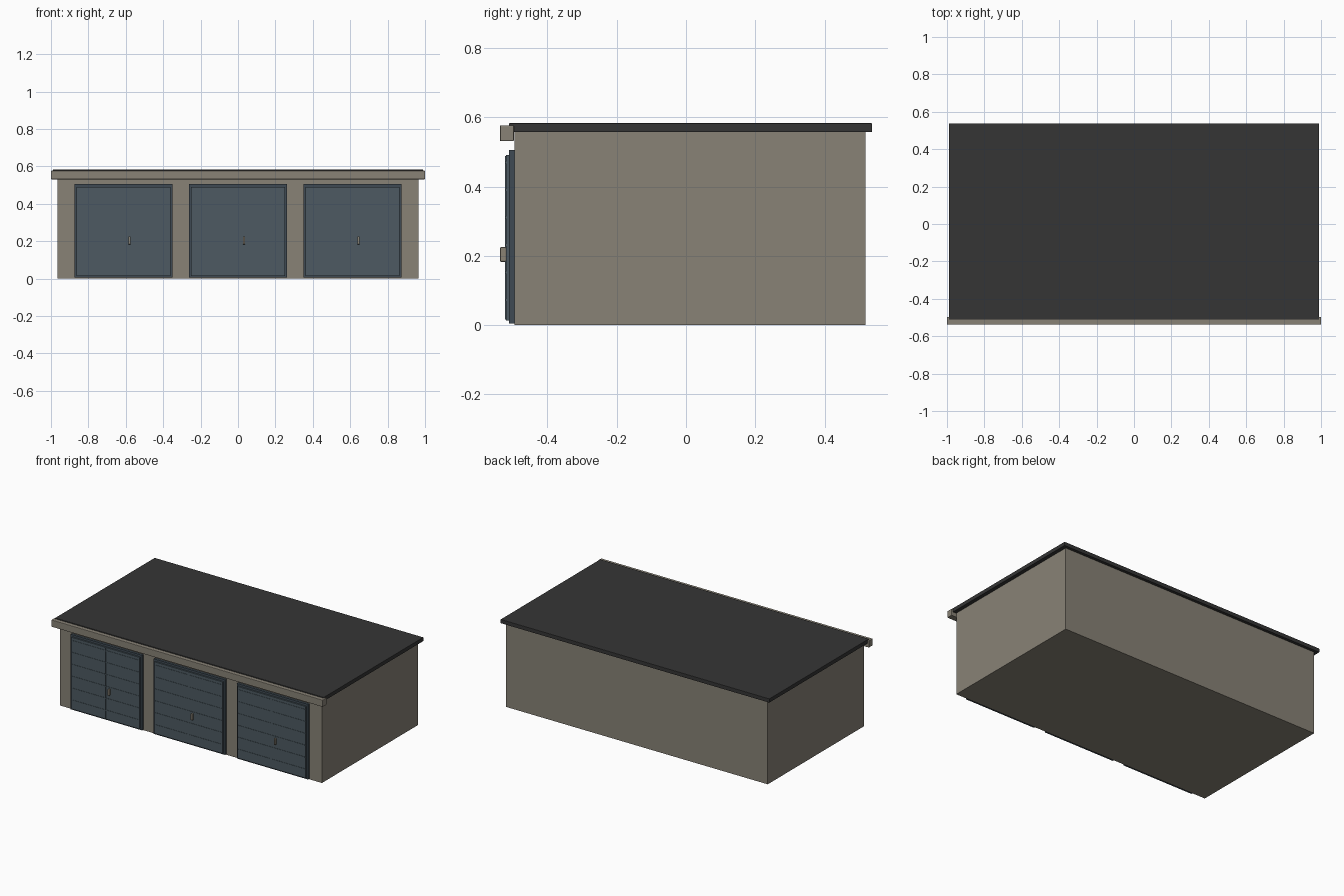
import bpy

if "Cube" in bpy.data.objects:
    bpy.data.objects.remove(bpy.data.objects["Cube"])


def srgb(r, g, b):
    f = lambda c: (c / 255 / 12.92) if c / 255 <= 0.04045 else ((c / 255 + 0.055) / 1.055) ** 2.4
    return (f(r), f(g), f(b), 1)


def material(name, rgb):
    m = bpy.data.materials.new(name)
    m.diffuse_color = srgb(*rgb)
    m.use_nodes = True
    m.node_tree.nodes["Principled BSDF"].inputs["Base Color"].default_value = m.diffuse_color
    return m


STONE = material("warm grey render", (136, 130, 118))
ROOF = material("dark roof felt", (53, 53, 53))
DOOR = material("slate blue door", (77, 90, 98))
FRAME = material("dark slate frame", (62, 74, 83))
HANDLE = material("dull metal", (138, 130, 116))


def box(name, x, y, z, mat, bevel=0):
    """Box from (min, max) ranges along each axis."""
    verts = [(a, b, c) for a in x for b in y for c in z]
    faces = [(0, 1, 3, 2), (4, 6, 7, 5), (0, 4, 5, 1), (2, 3, 7, 6), (0, 2, 6, 4), (1, 5, 7, 3)]
    me = bpy.data.meshes.new(name)
    me.from_pydata(verts, [], faces)
    me.materials.append(mat)
    ob = bpy.data.objects.new(name, me)
    bpy.context.collection.objects.link(ob)
    if bevel:
        mod = ob.modifiers.new("soft edge", "BEVEL")
        mod.width = bevel
        mod.segments = 2
    return ob


# Main body, roof slab and front fascia
box("walls", (-0.965, 0.965), (-0.495, 0.518), (0, 0.557), STONE)
box("roof", (-0.99, 0.99), (-0.511, 0.537), (0.557, 0.583), ROOF, 0.002)
box("front_fascia", (-1, 1), (-0.537, -0.497), (0.531, 0.577), STONE, 0.003)

# Three garage doors
for i, cx in enumerate((-0.612, 0, 0.612), 1):
    w, inner = 0.263, 0.251
    # frame: two jambs, a head and a sill
    for side, s in (("left", -1), ("right", 1)):
        box(f"door_{i}_{side}_jamb", sorted((cx + s * w, cx + s * inner)),
            (-0.511, -0.494), (0.005, 0.505), FRAME)
    box(f"door_{i}_head", (cx - inner, cx + inner), (-0.511, -0.494), (0.491, 0.505), FRAME)
    box(f"door_{i}_sill", (cx - inner, cx + inner), (-0.511, -0.494), (0.005, 0.014), FRAME)
    # leaf with raised rails and a centre seam
    box(f"door_{i}_panel", (cx - inner, cx + inner), (-0.520, -0.494), (0.014, 0.491), DOOR)
    for k in range(6):
        z = 0.073 + k * 0.0793
        box(f"door_{i}_rail_{k + 1}", (cx - inner + 0.003, cx + inner - 0.003),
            (-0.522, -0.519), (z - 0.003, z + 0.003), DOOR)
    box(f"door_{i}_seam", (cx - 0.003, cx + 0.003), (-0.5225, -0.519), (0.017, 0.488), DOOR)
    # pull handle
    box(f"door_{i}_handle", (cx + 0.026, cx + 0.038), (-0.537, -0.5195), (0.183, 0.225), HANDLE, 0.003)
